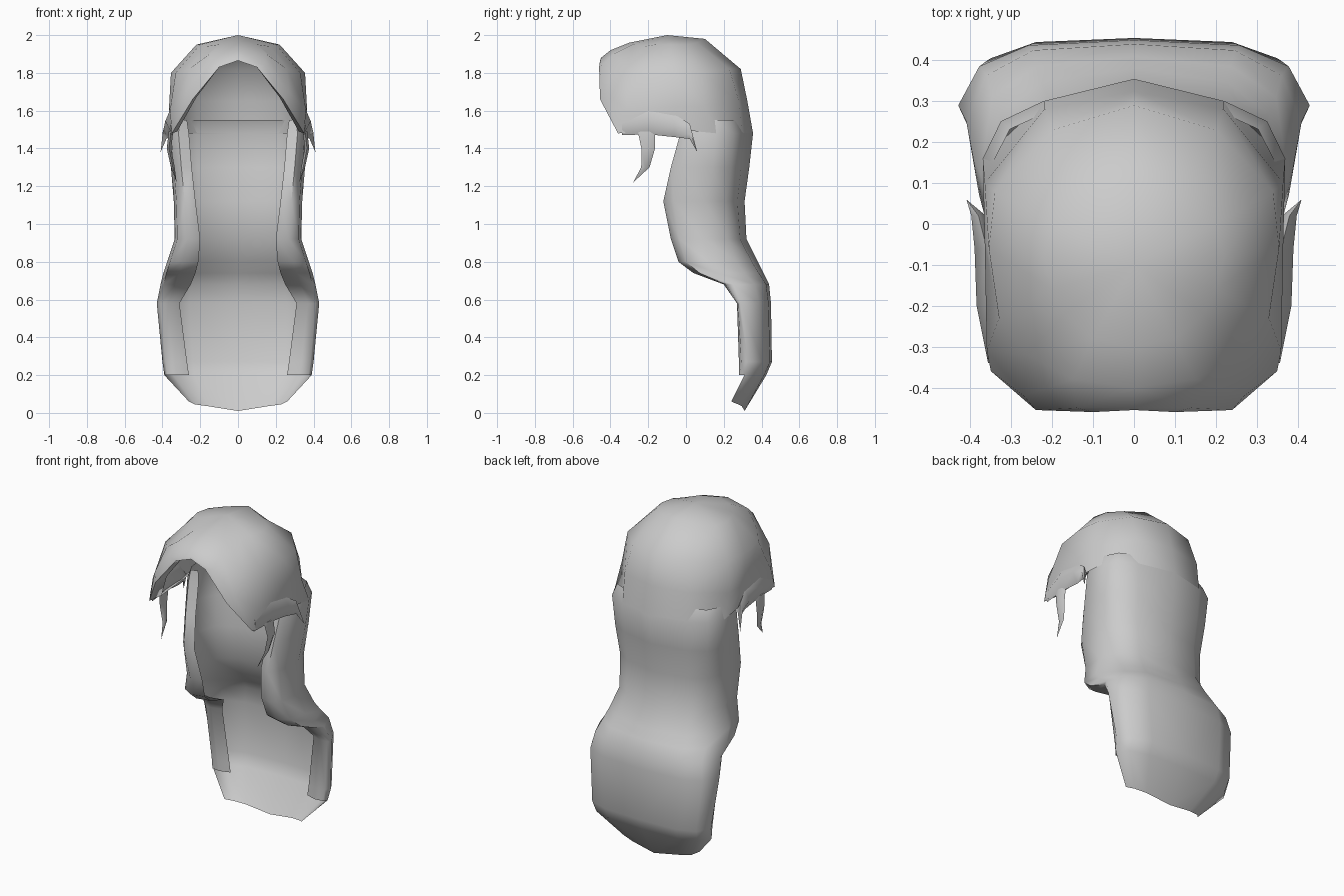
import bpy, bmesh, math
from mathutils import Vector

cube = bpy.data.objects.get("Cube")
if cube:
    bpy.data.objects.remove(cube, do_unlink=True)

GREY = (0.6, 0.6, 0.6, 1)
material = bpy.data.materials.new("plain grey hair")
material.use_nodes = True
material.diffuse_color = GREY
material.node_tree.nodes["Principled BSDF"].inputs["Base Color"].default_value = GREY


def add_sheet(name, rows, closed=False, keep=None):
    """Skin a grid of points (rows run downwards, columns front to back), mirrored in x."""
    mesh_builder = bmesh.new()
    grid = [[mesh_builder.verts.new(point) for point in row] for row in rows]
    columns = len(rows[0])
    for r in range(len(rows) - 1):
        for c in range(columns if closed else columns - 1):
            if keep and not keep(r, c):
                continue
            d = (c + 1) % columns
            mesh_builder.faces.new((grid[r][c], grid[r + 1][c], grid[r + 1][d], grid[r][d]))
    if closed:
        mesh_builder.faces.new(grid[0])
    loose = [v for v in mesh_builder.verts if not v.link_faces]
    bmesh.ops.delete(mesh_builder, geom=loose, context='VERTS')
    bmesh.ops.remove_doubles(mesh_builder, verts=mesh_builder.verts, dist=0.0005)
    if closed:
        bmesh.ops.recalc_face_normals(mesh_builder, faces=mesh_builder.faces)
    mesh = bpy.data.meshes.new(name)
    mesh_builder.to_mesh(mesh)
    mesh_builder.free()
    mesh.materials.append(material)
    part = bpy.data.objects.new(name, mesh)
    bpy.context.collection.objects.link(part)
    mirror = part.modifiers.new("mirror", 'MIRROR')
    mirror.use_clip = True
    bpy.ops.object.select_all(action='DESELECT')
    part.select_set(True)
    bpy.context.view_layer.objects.active = part
    bpy.ops.object.shade_smooth_by_angle(angle=math.radians(65))
    return part


def body_section(z, back, width, side, front, inner, shoulder, dip=0):
    """Half of a U-shaped slice: curled front edge, side, rounded back."""
    depth = back - side
    return [
        (inner, front + 0.02, z),
        ((inner + width) / 2, front, z),
        (width * 0.96, front + (side - front) * 0.25, z),
        (width, side, z),
        (width * 0.88, side + depth * shoulder * 0.65, z - dip * 0.3),
        (width * 0.6, side + depth * shoulder, z - dip * 0.5),
        (0, back, z - dip),
    ]


def add_lock(name, path, across):
    """Tapered strand with a diamond section; each path point carries two radii."""
    rows = []
    for x, y, z, thick, wide in path:
        centre = Vector((x, y, z))
        side, up = Vector((thick, 0, 0)), Vector(across) * wide
        rows.append([centre + side, centre + up, centre - side, centre - up])
    return add_sheet(name, rows, closed=True)


# Long back hair: height, back, half width, widest depth, front edge, inner edge, shoulder
slices = [
    (1.55, .325, .345, .15, -.02, .27, .72),
    (1.48, .355, .37, .16, -.03, .26, .72),
    (1.3, .335, .355, .14, -.08, .245, .78),
    (1.12, .31, .34, .1, -.12, .225, .82),
    (.92, .32, .335, .1, -.08, .2, .85),
    (.8, .38, .375, .12, -.04, .21, .88),
    (.74, .41, .395, .17, .04, .225, .9),
    (.68, .44, .41, .25, .2, .25, .92),
    (.58, .45, .43, .29, .27, .31, .92),
    (.27, .455, .4, .33, .28, .27, .92),
    (.2, .425, .39, .31, .28, .26, .9),
    (.06, .31, .26, .24, .24, .26, .8, .05),
]
rows = [body_section(*s) for s in slices]
last = len(rows) - 2
add_sheet("back_hair", rows, keep=lambda r, c: r < last or c > 2)

# Crown: strips from the parting down to the rim, ordered front to back
apex = (0, -.1, 2)
strips = [
    [(0, -.3, 1.96), (0, -.4, 1.92), (0, -.45, 1.88), (0, -.455, 1.865)],
    [(.1, -.28, 1.95), (.15, -.38, 1.9), (.14, -.45, 1.84), (.1, -.46, 1.83)],
    [(.17, -.22, 1.94), (.26, -.32, 1.82), (.27, -.42, 1.7), (.24, -.455, 1.66)],
    [(.2, -.16, 1.95), (.33, -.23, 1.8), (.36, -.31, 1.6), (.35, -.36, 1.48)],
    [(.22, -.08, 1.95), (.355, -.06, 1.8), (.365, -.05, 1.62), (.36, -.04, 1.5)],
    [(.2, 0, 1.95), (.34, .08, 1.8), (.365, .1, 1.62), (.37, .16, 1.48)],
    [(.12, .06, 1.96), (.2, .23, 1.82), (.22, .28, 1.65), (.22, .3, 1.48)],
    [(0, .1, 1.98), (0, .29, 1.82), (0, .325, 1.65), (0, .355, 1.48)],
]
crown_rows = list(zip(*[[apex] + strip for strip in strips]))
add_sheet("crown", crown_rows)

# Folded inner lip under the fringe
rim = [strip[-1] for strip in strips[:5]]
lip = [(x * 0.92, y + 0.08, z + 0.01) for x, y, z in rim]
add_sheet("fringe_lip", [rim, lip])

# Swept side lock ending in a flicked tip
add_lock("side_lock", [
    (.345, -.34, 1.52, .012, .05),
    (.355, -.2, 1.545, .03, .07),
    (.36, -.06, 1.52, .03, .06),
    (.38, .02, 1.49, .018, .04),
    (.41, .06, 1.38, 0, 0),
], across=(0, 0, 1))

# Thin hanging strand in front of the ear
add_lock("temple_strand", [
    (.355, -.21, 1.49, .012, .045),
    (.365, -.2, 1.4, .012, .036),
    (.345, -.215, 1.3, .01, .022),
    (.325, -.28, 1.22, 0, 0),
], across=(0, 1, 0))
